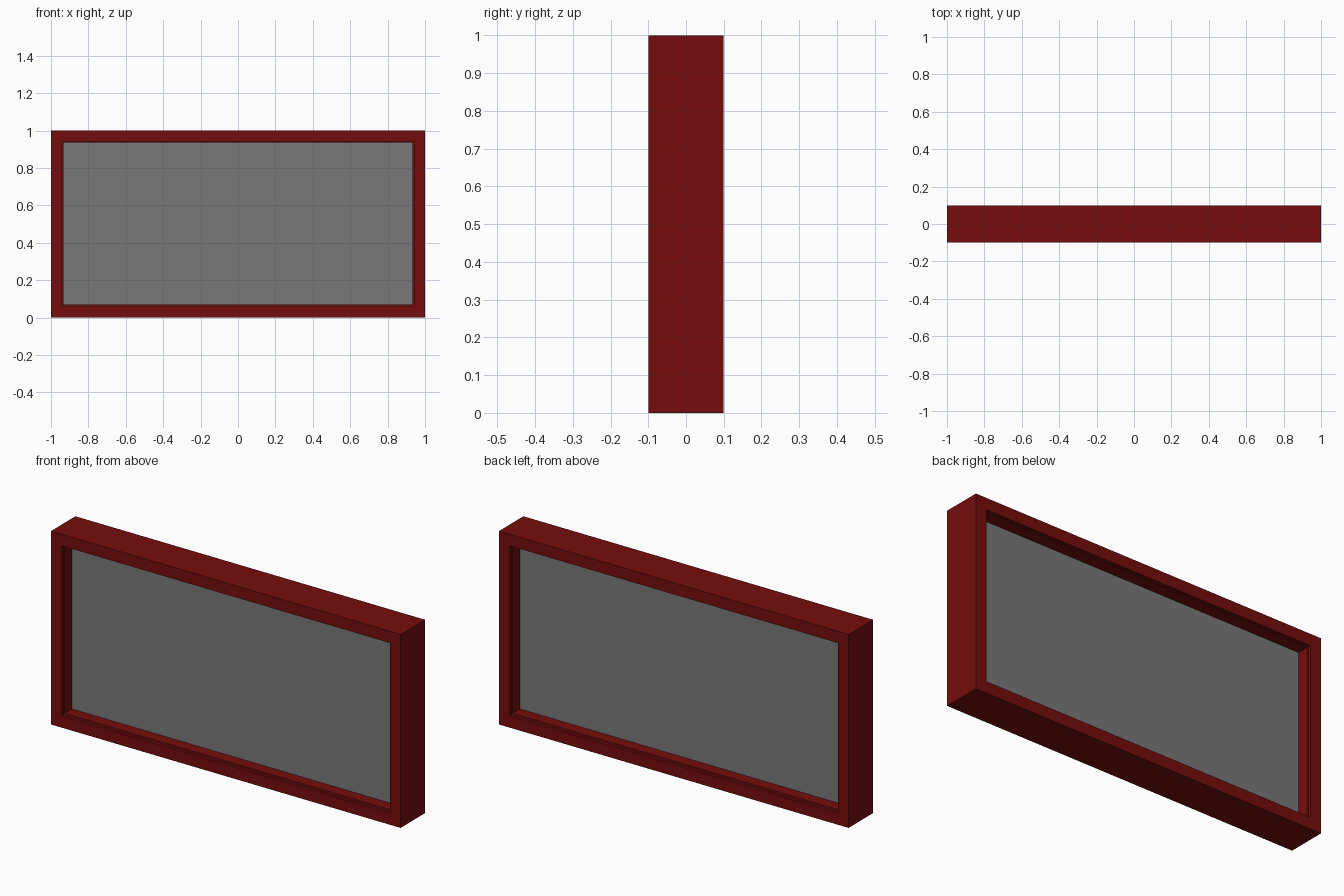
import bpy

cube = bpy.data.objects.get("Cube")
if cube:
    bpy.data.objects.remove(cube, do_unlink=True)


def material(name, colour):
    m = bpy.data.materials.new(name)
    m.use_nodes = True
    m.diffuse_color = colour
    m.node_tree.nodes["Principled BSDF"].inputs["Base Color"].default_value = colour
    return m


def mesh_object(name, verts, faces, mat):
    me = bpy.data.meshes.new(name)
    me.from_pydata(verts, [], faces)
    me.materials.append(mat)
    ob = bpy.data.objects.new(name, me)
    bpy.context.collection.objects.link(ob)
    return ob


def loop(x, low, high, y):
    return [(-x, y, low), (x, y, low), (x, y, high), (-x, y, high)]


red = material("dark red", (0.18, 0.004, 0.004, 1))
grey = material("grey", (0.19, 0.19, 0.19, 1))

# Frame: rectangular loops swept around the section, with a small rebate on each side
front, stop = (0.94, 0.06, 0.94), (0.932, 0.07, 0.935)
loops = [(1, 0, 1, -0.1), (1, 0, 1, 0.1),
         (*front, 0.1), (*front, 0.085), (*stop, 0.085),
         (*stop, -0.085), (*front, -0.085), (*front, -0.1)]
verts = [v for section in loops for v in loop(*section)]
count = len(loops)
faces = []
for i in range(count):
    a, b = 4 * i, 4 * ((i + 1) % count)
    for k in range(4):
        n = (k + 1) % 4
        faces.append((a + k, a + n, b + n, b + k))
mesh_object("frame", verts, faces, red)

# Panel: thin slab set in the middle of the frame
panel_verts = loop(0.932, 0.07, 0.935, -0.025) + loop(0.932, 0.07, 0.935, 0.025)
panel_faces = [(0, 1, 2, 3), (7, 6, 5, 4)]
mesh_object("panel", panel_verts, panel_faces, grey)
